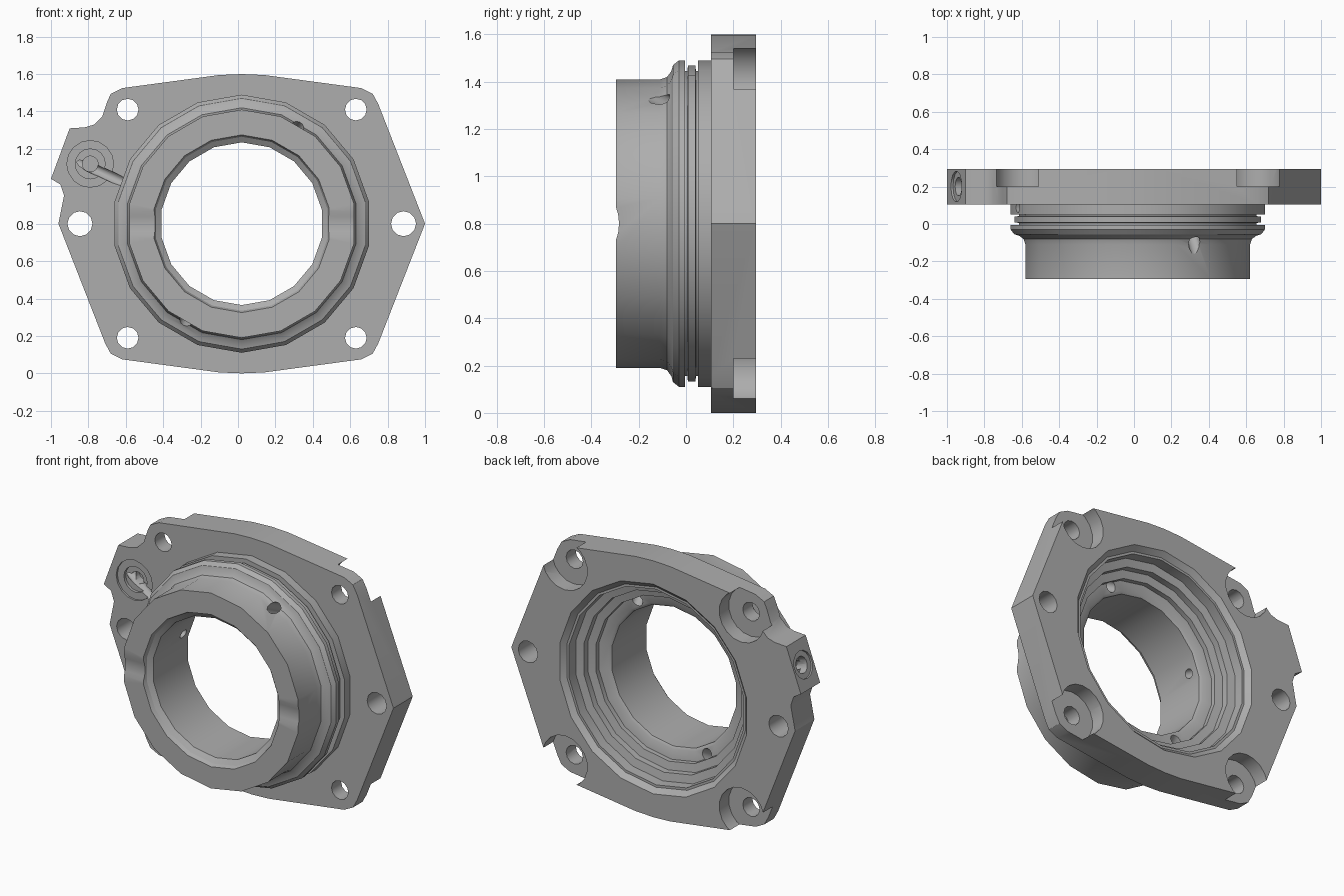
import bpy, bmesh
from math import cos, sin, pi, radians
from mathutils import Vector

cube = bpy.data.objects.get("Cube")
if cube:
    bpy.data.objects.remove(cube, do_unlink=True)

CX, CZ, SIDES = 0.02, 0.8, 18
FRONT, BACK = 0.105, 0.295

metal = bpy.data.materials.new("plain grey metal")
metal.use_nodes = True
grey = (0.42, 0.42, 0.42, 1)
metal.diffuse_color = grey
metal.node_tree.nodes["Principled BSDF"].inputs["Base Color"].default_value = grey


def finish(name, bm):
    bmesh.ops.recalc_face_normals(bm, faces=bm.faces)
    mesh = bpy.data.meshes.new(name)
    bm.to_mesh(mesh)
    bm.free()
    mesh.materials.append(metal)
    ob = bpy.data.objects.new(name, mesh)
    bpy.context.collection.objects.link(ob)
    return ob


def plate(name, outline, y0, y1):
    """Extrude an x-z outline along y."""
    bm = bmesh.new()
    face = bm.faces.new([bm.verts.new((x, y0, z)) for x, z in outline])
    new = bmesh.ops.extrude_face_region(bm, geom=[face])["geom"]
    bmesh.ops.translate(bm, vec=(0, y1 - y0, 0),
                        verts=[v for v in new if isinstance(v, bmesh.types.BMVert)])
    return finish(name, bm)


def ring_points(r):
    turns = [pi / 2 + 2 * pi * i / SIDES for i in range(SIDES)]
    return [(CX + r * cos(a), CZ + r * sin(a)) for a in turns]


def revolve(name, profile):
    """Turn a closed (radius, y) profile about the main axis."""
    bm = bmesh.new()
    loops = [[bm.verts.new((x, y, z)) for x, z in ring_points(r)] for r, y in profile]
    for a, b in zip(loops, loops[1:] + loops[:1]):
        for i in range(SIDES):
            j = (i + 1) % SIDES
            bm.faces.new((a[i], a[j], b[j], b[i]))
    return finish(name, bm)


def cut(ob, cutter):
    mod = ob.modifiers.new("cut", "BOOLEAN")
    mod.operation, mod.solver, mod.object = "DIFFERENCE", "EXACT", cutter
    bpy.context.view_layer.objects.active = ob
    bpy.ops.object.modifier_apply(modifier=mod.name)


def drill(targets, start, end, r, n=12):
    """Cut a round hole from start to end through every target."""
    start, end = Vector(start), Vector(end)
    axis = end - start
    bm = bmesh.new()
    bmesh.ops.create_cone(bm, cap_ends=True, segments=n, radius1=r, radius2=r, depth=axis.length)
    bm.transform(axis.to_track_quat("Z", "Y").to_matrix().to_4x4())
    bmesh.ops.translate(bm, verts=bm.verts, vec=(start + end) / 2)
    cutter = finish("drill_cutter", bm)
    cutter.hide_render = True
    for ob in targets:
        cut(ob, cutter)
    bpy.data.objects.remove(cutter, do_unlink=True)


# Hub: collar, flared shoulder, seal groove, stepped bore
hub = revolve("hub", [
    (0.475, -0.295), (0.61, -0.295), (0.61, -0.11), (0.62, -0.08), (0.645, -0.062),
    (0.67, -0.055), (0.69, -0.03), (0.69, -0.005), (0.645, -0.005), (0.645, 0.006),
    (0.668, 0.008), (0.668, 0.04), (0.645, 0.042), (0.645, 0.05), (0.69, 0.05),
    (0.69, FRONT), (0.68, FRONT), (0.68, BACK), (0.655, BACK), (0.625, 0.265),
    (0.61, 0.265), (0.61, 0.2), (0.56, 0.19), (0.56, 0.15), (0.51, 0.14),
    (0.51, 0.11), (0.45, 0.1), (0.435, 0.09), (0.435, -0.25), (0.465, -0.27)])

# Flange: right half outline, mirrored, with a port lug on the upper left
corner = [(0.98, 0.8), (0.73, 1.44), (0.7, 1.495), (0.64, 1.525), (0.12, 1.595)]
lug = [(-0.7, 1.45), (-0.725, 1.375), (-0.77, 1.33), (-0.82, 1.315), (-0.9, 1.31),
       (-1, 1.04), (-0.95, 1.01), (-0.93, 0.95)]
right_top = [(CX + x, z) for x, z in corner] + [(CX, 1.6)]
left_top = [(CX - x, z) for x, z in reversed(corner[2:])] + lug + [(CX - 0.98, CZ)]
left_low = [(CX - x, 1.6 - z) for x, z in corner[1:]] + [(CX, 0)]
right_low = [(CX + x, 1.6 - z) for x, z in reversed(corner[1:])]
flange = plate("flange", right_top + left_top + left_low + right_low, FRONT, BACK)
opening = plate("opening_cutter", ring_points(0.68), 0, 0.4)
opening.hide_render = True
cut(flange, opening)
bpy.data.objects.remove(opening, do_unlink=True)

# Bolt holes, with spot faces open to the rim behind the four corners
for sx in (-1, 1):
    drill([flange], (CX + sx * 0.865, 0, CZ), (CX + sx * 0.865, 0.4, CZ), 0.067)
    for sz in (-1, 1):
        x, z = CX + sx * 0.61, CZ + sz * 0.61
        drill([flange], (x, 0, z), (x, 0.4, z), 0.058)
        drill([flange], (x, 0.2, z), (x, 0.4, z), 0.155, 18)

# Front port on the lug: stepped blind hole
for r, depth in ((0.125, 0.012), (0.08, 0.03), (0.042, 0.11)):
    drill([flange], (-0.79, 0, 1.12), (-0.79, FRONT + depth, 1.12), r, 16)

# Side port on the lug, with a passage to the bore
mouth, inward = Vector((-0.95, 0.2, 1.175)), Vector((0.94, 0, -0.35))
for r, depth in ((0.083, 0.012), (0.05, 0.06)):
    drill([flange], mouth - inward * 0.1, mouth + inward * depth, r, 14)
drill([flange, hub], mouth - inward * 0.03, (-0.36, 0.01, 0.91), 0.028)

# Slanted drain holes through the collar shoulder
for turn in (60, 240):
    dx, dz = cos(radians(turn)), sin(radians(turn))
    drill([hub], (CX + 0.70 * dx, -0.26, CZ + 0.70 * dz),
          (CX + 0.455 * dx, 0.15, CZ + 0.455 * dz), 0.034)

# Shallow scallop across the front lip
drill([hub], (-1, -0.483, CZ), (1, -0.483, CZ), 0.2, 32)

# Smooth curved walls, crisp edges
for ob in (hub, flange):
    bpy.ops.object.select_all(action="DESELECT")
    ob.select_set(True)
    bpy.context.view_layer.objects.active = ob
    bpy.ops.object.shade_smooth_by_angle(angle=radians(32))
